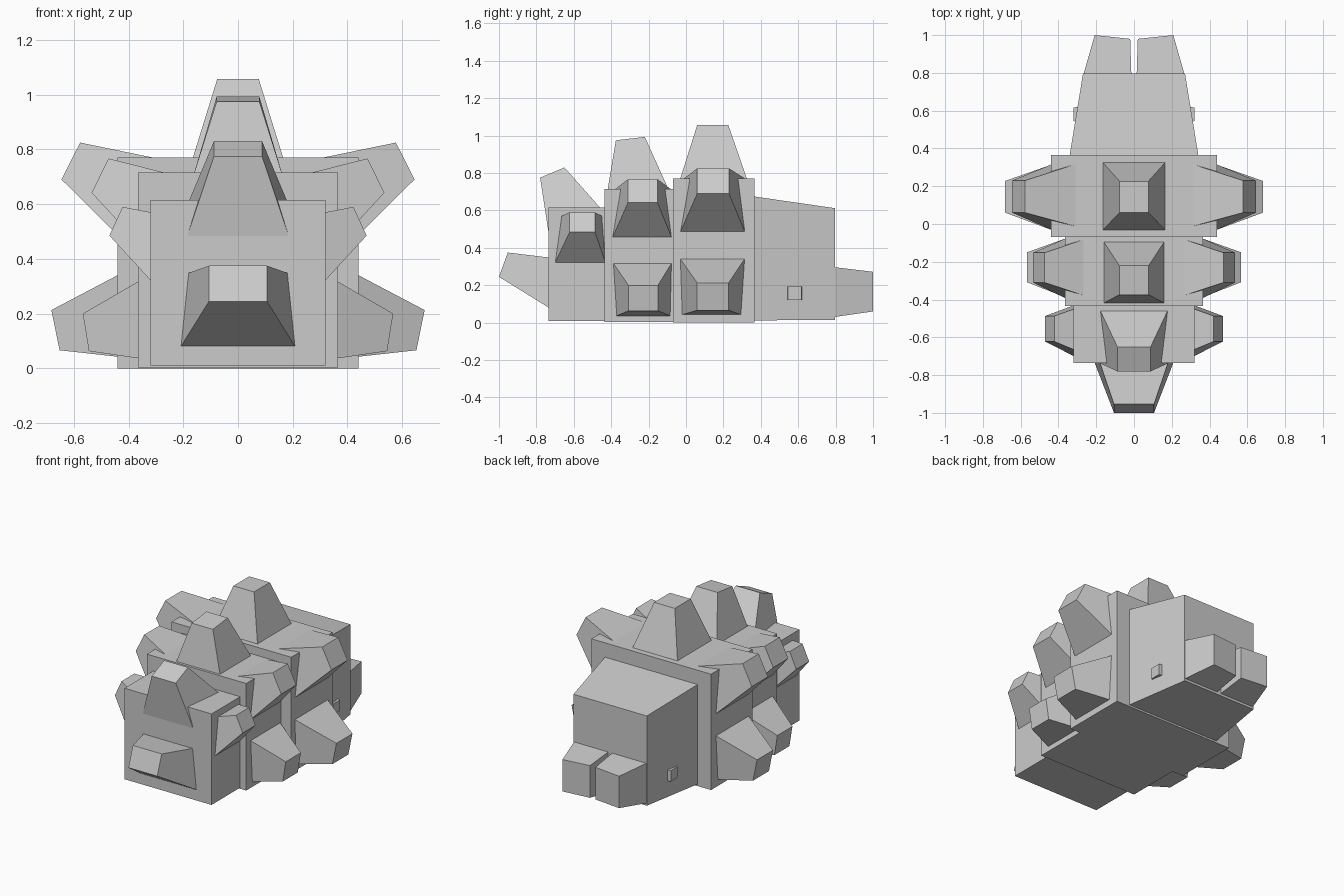
import bpy, bmesh

stone = bpy.data.materials.new("stone_grey")
stone.diffuse_color = (0.6, 0.6, 0.6, 1)


def loft(name, ring_a, ring_b):
    """Closed six-sided block between two rings of four points."""
    bm = bmesh.new()
    a = [bm.verts.new(p) for p in ring_a]
    b = [bm.verts.new(p) for p in ring_b]
    bm.faces.new(a)
    bm.faces.new(b)
    for i in range(4):
        j = (i + 1) % 4
        bm.faces.new((a[i], a[j], b[j], b[i]))
    bmesh.ops.recalc_face_normals(bm, faces=bm.faces[:])
    mesh = bpy.data.meshes.new(name)
    bm.to_mesh(mesh)
    bm.free()
    mesh.materials.append(stone)
    obj = bpy.data.objects.new(name, mesh)
    bpy.context.collection.objects.link(obj)
    return obj


def centred(name, base, tip):
    """Part on the centreline; a ring is two rows of (half width, y, z)."""
    def ring(rows):
        (w0, y0, z0), (w1, y1, z1) = rows
        return [(-w0, y0, z0), (w0, y0, z0), (w1, y1, z1), (-w1, y1, z1)]
    loft(name, ring(base), ring(tip))


def paired(name, base, tip):
    """Part on both sides; a ring is two rows of (x, y start, y end, z)."""
    for side, s in (("right", 1), ("left", -1)):
        def ring(rows):
            (x0, a0, b0, z0), (x1, a1, b1, z1) = rows
            return [(s * x0, a0, z0), (s * x0, b0, z0), (s * x1, b1, z1), (s * x1, a1, z1)]
        loft(side + "_" + name, ring(base), ring(tip))


# Three stepped body segments
for name, w, y0, y1, z0, z1 in (
        ("small_segment", 0.32, -0.735, -0.42, 0.01, 0.615),
        ("middle_segment", 0.365, -0.435, -0.06, 0.003, 0.715),
        ("large_segment", 0.44, -0.07, 0.365, 0.0, 0.77)):
    centred(name, [(w, y0, z0), (w, y0, z1)], [(w, y1, z0), (w, y1, z1)])

# Tapered head
centred("head", [(0.342, 0.355, 0.012), (0.342, 0.355, 0.676)],
        [(0.27, 0.797, 0.015), (0.27, 0.797, 0.612)])

# Back spikes
centred("large_back_spike", [(0.168, -0.034, 0.76), (0.168, 0.329, 0.76)],
        [(0.076, 0.06, 1.057), (0.076, 0.226, 1.057)])
centred("middle_back_spike", [(0.163, -0.42, 0.705), (0.163, -0.09, 0.705)],
        [(0.078, -0.375, 0.975), (0.078, -0.22, 0.993)])
centred("small_back_spike", [(0.19, -0.733, 0.47), (0.18, -0.455, 0.61)],
        [(0.088, -0.78, 0.775), (0.088, -0.65, 0.83)])

# Stubby tail
centred("tail", [(0.21, -0.73, 0.078), (0.182, -0.73, 0.348)],
        [(0.106, -1.0, 0.245), (0.106, -0.953, 0.375)])

# Slanted shoulder spikes: lower row first, then upper row
paired("large_shoulder_spike",
       [(0.438, -0.03, 0.315, 0.485), (0.30, -0.015, 0.32, 0.768)],
       [(0.645, 0.06, 0.23, 0.69), (0.577, 0.06, 0.23, 0.825)])
paired("middle_shoulder_spike",
       [(0.363, -0.393, -0.077, 0.455), (0.26, -0.38, -0.08, 0.713)],
       [(0.535, -0.31, -0.152, 0.642), (0.473, -0.31, -0.152, 0.767)])
paired("small_shoulder_spike",
       [(0.318, -0.70, -0.43, 0.32), (0.318, -0.665, -0.45, 0.57)],
       [(0.47, -0.622, -0.487, 0.485), (0.422, -0.622, -0.487, 0.59)])

# Stubby feet on the sides
paired("large_foot", [(0.435, -0.022, 0.295, 0.042), (0.435, -0.032, 0.315, 0.343)],
       [(0.652, 0.06, 0.228, 0.066), (0.682, 0.06, 0.228, 0.213)])
paired("middle_foot", [(0.36, -0.372, -0.083, 0.036), (0.36, -0.39, -0.076, 0.32)],
       [(0.545, -0.308, -0.15, 0.063), (0.567, -0.308, -0.15, 0.2)])

# Small square eyes
paired("eye", [(0.29, 0.54, 0.62, 0.12), (0.29, 0.54, 0.62, 0.193)],
       [(0.32, 0.545, 0.617, 0.12), (0.32, 0.545, 0.617, 0.193)])

# Two blunt mandibles
for side, s in (("right", 1), ("left", -1)):
    loft(side + "_mandible",
         [(s * 0.014, 0.79, 0.03), (s * 0.268, 0.79, 0.03),
          (s * 0.268, 0.79, 0.297), (s * 0.014, 0.79, 0.297)],
         [(s * 0.02, 0.98, 0.06), (s * 0.208, 1.0, 0.06),
          (s * 0.208, 1.0, 0.272), (s * 0.02, 0.98, 0.274)])
